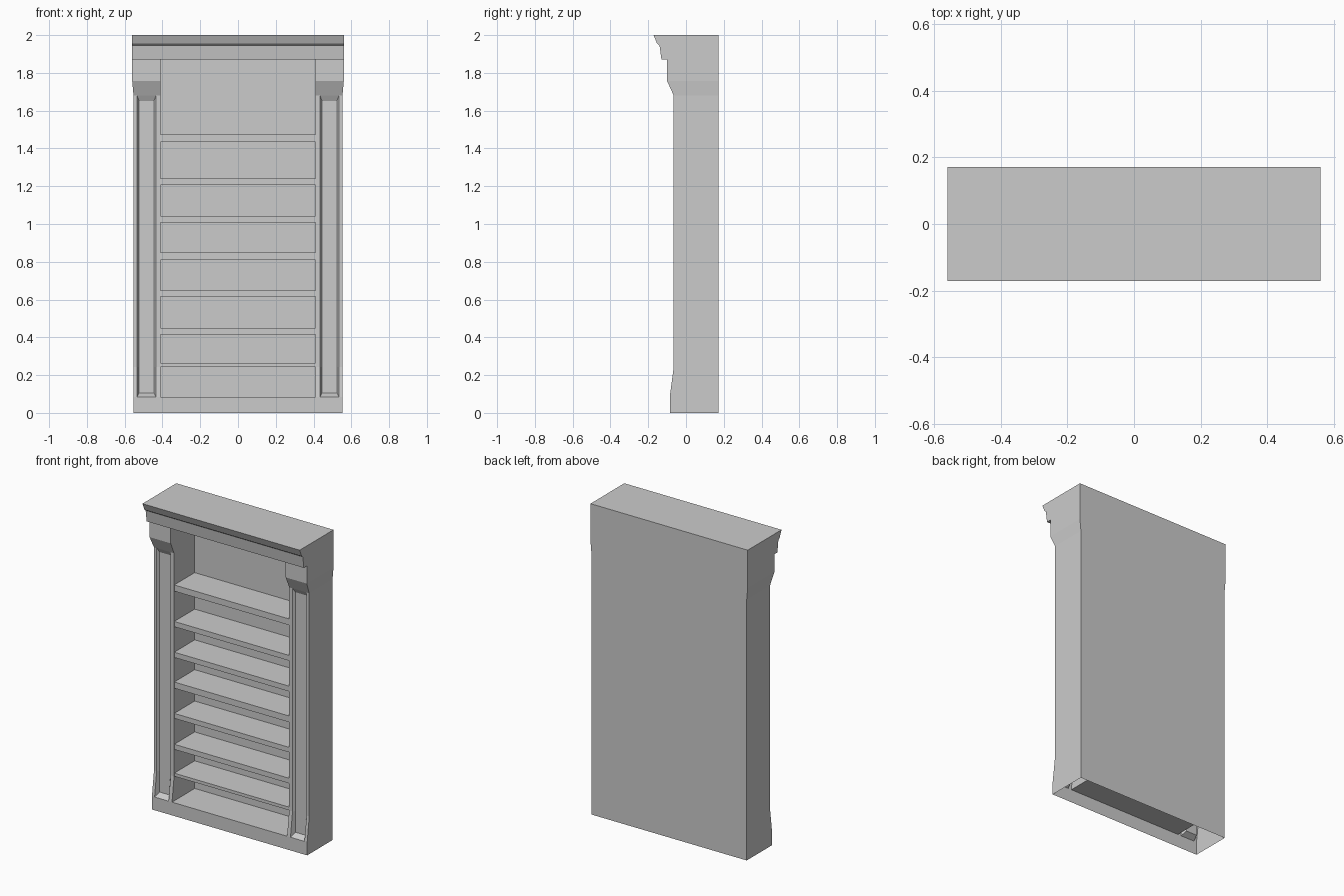
import bpy, bmesh
from mathutils import Vector

if "Cube" in bpy.data.objects:
    bpy.data.objects.remove(bpy.data.objects["Cube"])

# Key dimensions
IN, OUT, CAP = 0.41, 0.553, 0.56       # half widths: opening, body, crown
R0, R1 = 0.434, 0.534                  # pilaster panel rim
F0, F1, FY = 0.445, 0.524, -0.05       # pilaster panel floor
BACK, PANEL, FLOOR, CEIL = 0.172, 0.145, 0.085, 1.87
SHAFT = [(-0.086, FLOOR), (-0.065, 0.243), (-0.065, 1.68)]
CAPITAL = [(-0.065, 1.68), (-0.10, 1.757), (-0.10, CEIL)]
CROWN = [(-0.13, CEIL), (-0.14, 1.945), (-0.153, 1.955), (-0.172, 2.0)]


def build(name, faces):
    """Make one object from (points, outward direction) faces."""
    bm = bmesh.new()
    for pts, out in faces:
        f = bm.faces.new([bm.verts.new(p) for p in pts])
        f.normal_update()
        if f.normal.dot(Vector(out)) < 0:
            f.normal_flip()
    bmesh.ops.remove_doubles(bm, verts=bm.verts, dist=1e-4)
    me = bpy.data.meshes.new(name)
    bm.to_mesh(me)
    bm.free()
    bpy.context.collection.objects.link(bpy.data.objects.new(name, me))


def strip(path, x0, x1, out):
    """Sweep a (y, z) path straight across x."""
    return [([(x0, *a), (x1, *a), (x1, *b), (x0, *b)], out)
            for a, b in zip(path, path[1:])]


def side(path, x, out):
    """Flat side plate at x from a (y, z) outline."""
    return [([(x, *p) for p in path], out)]


def flip(faces):
    return [([(-x, y, z) for x, y, z in pts], (-o[0], o[1], o[2]))
            for pts, o in faces]


FRONT, RIGHT, LEFT = (0, -1, 0), (1, 0, 0), (-1, 0, 0)

# Outer sides, widening slightly at the capital
lower = [(BACK, 0), (-0.086, 0)] + SHAFT + [(BACK, 1.68)]
upper = CAPITAL[1:] + CROWN + [(BACK, 2.0), (BACK, 1.757)]
right = side(lower, OUT, RIGHT) + side(upper, CAP, RIGHT)
right += [([(OUT, BACK, 1.68), (OUT, -0.065, 1.68),
            (CAP, -0.10, 1.757), (CAP, BACK, 1.757)], RIGHT)]
build("right_side", right)
build("left_side", flip(right))

# Back and top
outline = [(OUT, 0), (OUT, 1.68), (CAP, 1.757), (CAP, 2.0)]
outline += [(-x, z) for x, z in reversed(outline)]
build("back_board", [([(x, BACK, z) for x, z in outline], (0, 1, 0))])
build("top_board", strip([(-0.172, 2.0), (BACK, 2.0)], -CAP, CAP, (0, 0, 1)))

# Crown moulding with its underside
crown = strip(CROWN, -CAP, CAP, FRONT)
crown += strip([(-0.13, CEIL), (-0.10, CEIL)], -CAP, CAP, (0, 0, -1))
crown += strip([(-0.10, CEIL), (PANEL, CEIL)], -IN, IN, (0, 0, -1))
build("crown_moulding", crown)

# Base board; the underside is open
build("base_board", strip([(-0.086, 0), (-0.086, FLOOR)], -OUT, OUT, FRONT))

# Pilaster: edge strips, chamfered sunken panel, flared capital
shaft = strip(SHAFT, IN, R0, FRONT) + strip(SHAFT, R1, OUT, FRONT)
floor = [(FY, 0.106), (FY, 0.243), (FY, 1.652)]
shaft += strip(floor, F0, F1, FRONT)
for xr, xf, out in ((R0, F0, RIGHT), (R1, F1, LEFT)):
    for i in range(2):
        shaft.append(([(xr, *SHAFT[i]), (xr, *SHAFT[i + 1]),
                       (xf, *floor[i + 1]), (xf, *floor[i])], out))
for i, out in ((0, (0, 0, 1)), (2, (0, 0, -1))):
    shaft.append(([(R0, *SHAFT[i]), (R1, *SHAFT[i]),
                   (F1, *floor[i]), (F0, *floor[i])], out))
a, b, c = CAPITAL
capital = [([(IN, *a), (R0, *a), (R1, *a), (OUT, *a), (CAP, *b), (IN, *b)], FRONT)]
capital += strip([b, c], IN, CAP, FRONT)
inner = side(SHAFT + CAPITAL[1:] + [(PANEL, CEIL), (PANEL, FLOOR)], IN, LEFT)
for name, faces in (("pilaster", shaft), ("capital", capital), ("inner_wall", inner)):
    build("right_" + name, faces)
    build("left_" + name, flip(faces))

# Inside back panel and bottom shelf
build("inner_back", strip([(PANEL, FLOOR), (PANEL, CEIL)], -IN, IN, FRONT))
build("bottom_shelf", strip([(-0.086, FLOOR), (PANEL, FLOOR)], -IN, IN, (0, 0, 1)))

# Shelves: bottom and top heights
SHELVES = [(0.243, 0.263), (0.416, 0.449), (0.616, 0.648), (0.81, 0.85),
           (1.008, 1.042), (1.206, 1.24), (1.435, 1.475)]
for i, (z0, z1) in enumerate(SHELVES):
    f = strip([(PANEL, z0), (-0.063, z0)], -IN, IN, (0, 0, -1))
    f += strip([(-0.063, z0), (-0.063, z1)], -IN, IN, FRONT)
    f += strip([(-0.063, z1), (PANEL, z1)], -IN, IN, (0, 0, 1))
    build(f"shelf_{i + 1}", f)
